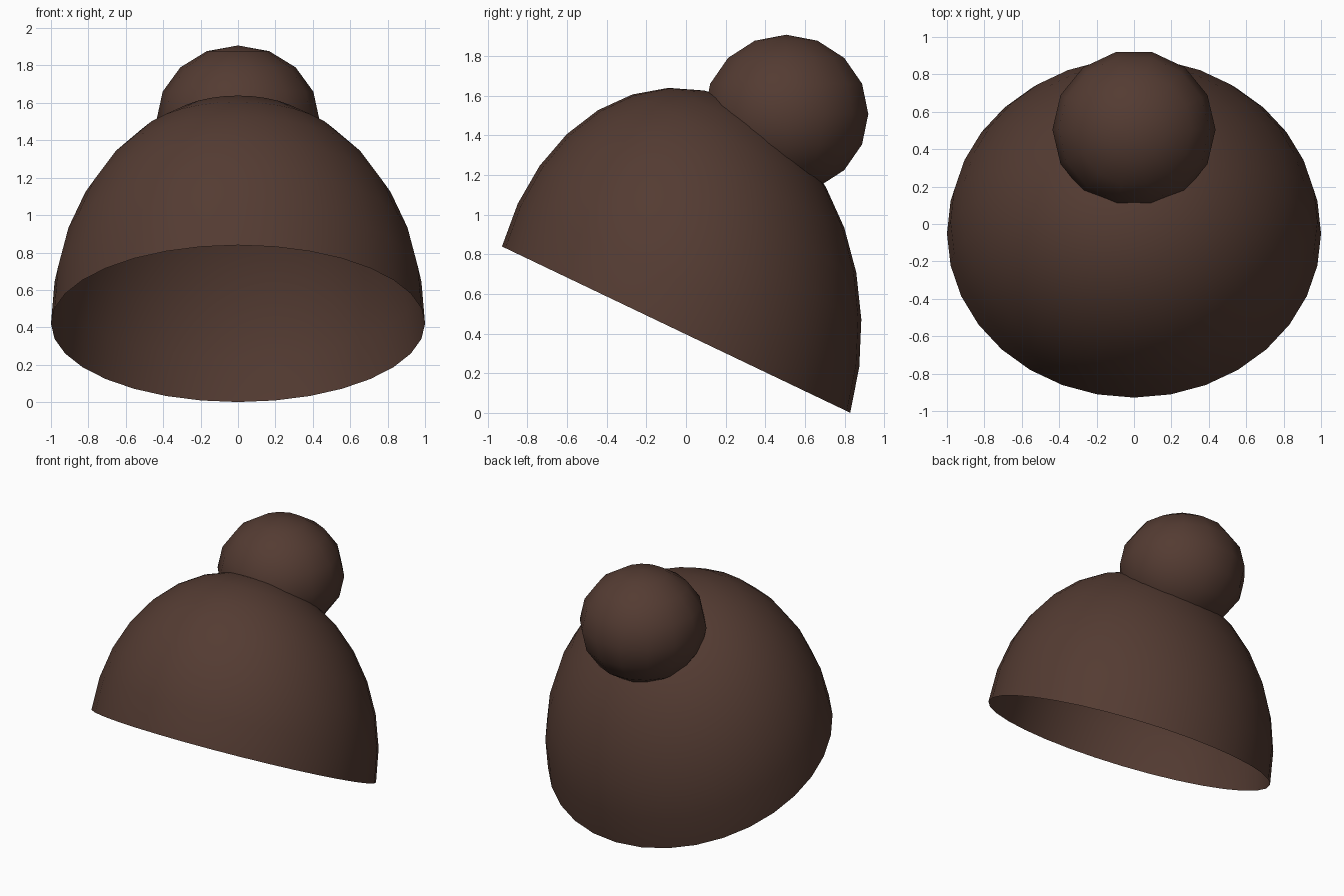
import bpy, bmesh
from math import radians
from mathutils import Matrix

cube = bpy.data.objects.get("Cube")
if cube:
    bpy.data.objects.remove(cube, do_unlink=True)

# One dark brown for everything
brown = bpy.data.materials.new("dark_brown")
brown.use_nodes = True
colour = (0.088, 0.044, 0.032, 1)
brown.diffuse_color = colour
bsdf = brown.node_tree.nodes["Principled BSDF"]
bsdf.inputs["Base Color"].default_value = colour
bsdf.inputs["Roughness"].default_value = 0.8


def ball(name, segments, rings, centre, size, tilt=0, half=False):
    """Sphere, optionally halved and tilted about x, then stretched to size."""
    bm = bmesh.new()
    bmesh.ops.create_uvsphere(bm, u_segments=segments, v_segments=rings, radius=1)
    if half:
        low = [v for v in bm.verts if v.co.z < -0.01]
        bmesh.ops.delete(bm, geom=low, context='VERTS')
    # Start the segments on the y axis, so the mesh mirrors across x
    spin = Matrix.Rotation(radians(90), 4, 'Z')
    lean = Matrix.Rotation(radians(tilt), 4, 'X')
    bm.transform(Matrix.Translation(centre) @ Matrix.Diagonal((*size, 1)) @ lean @ spin)
    for face in bm.faces:
        face.smooth = True
    mesh = bpy.data.meshes.new(name)
    bm.to_mesh(mesh)
    bm.free()
    mesh.materials.append(brown)
    obj = bpy.data.objects.new(name, mesh)
    bpy.context.collection.objects.link(obj)
    return obj


# Open cap of hair, higher at the forehead than at the nape
ball("hair_cap", 32, 16, (0, -0.05, 0.42), (1.0, 0.935, 1.22), tilt=-20.1, half=True)

# Round bun at the back of the crown
ball("hair_bun", 14, 8, (0, 0.505, 1.507), (0.436, 0.425, 0.4))
